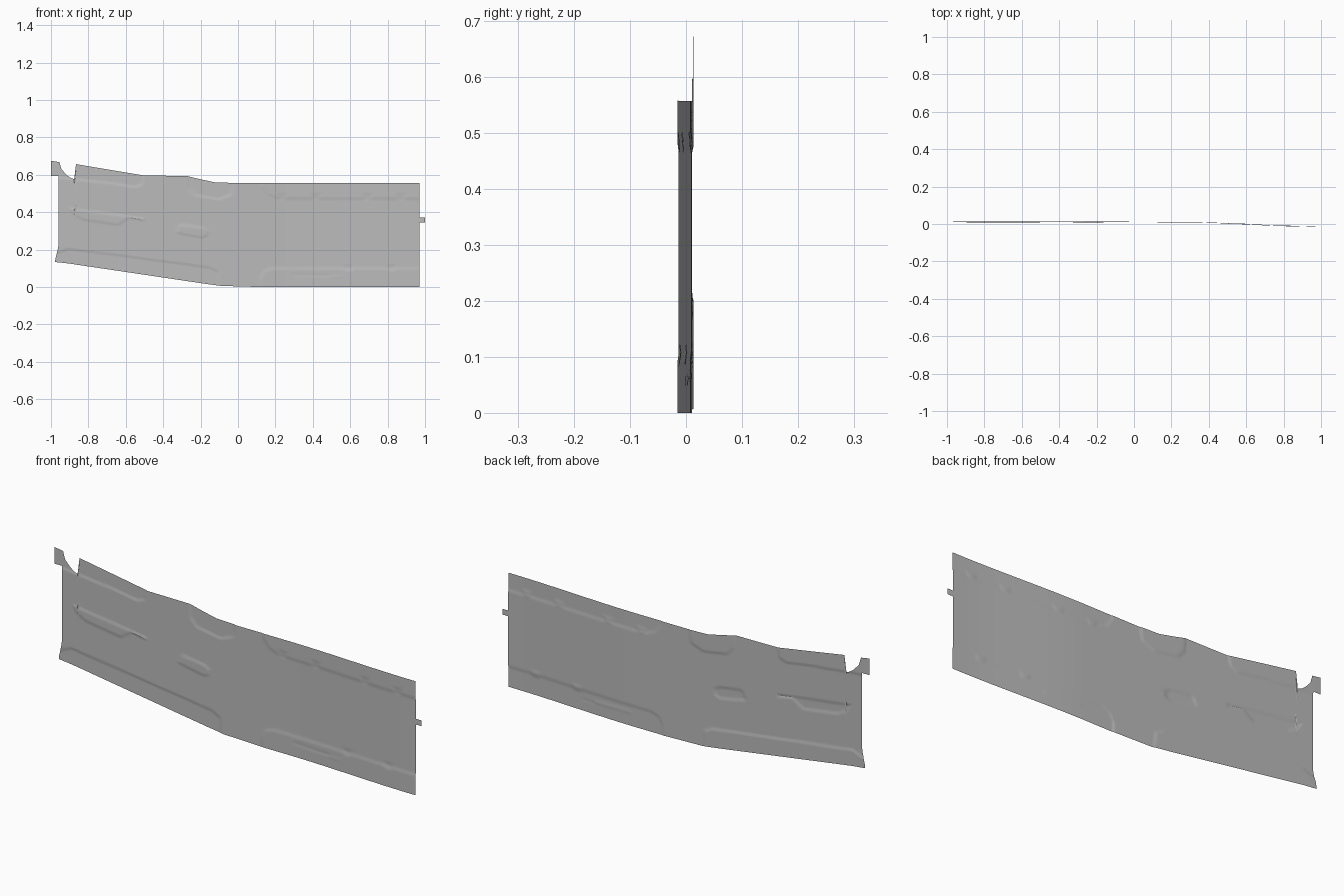
import bpy
import bmesh
from mathutils import Vector

default = bpy.data.objects.get("Cube")
if default:
    bpy.data.objects.remove(default, do_unlink=True)

steel = bpy.data.materials.new("plain grey steel")
steel.use_nodes = True
grey = (0.5, 0.5, 0.5, 1)
steel.diffuse_color = grey
steel.node_tree.nodes["Principled BSDF"].inputs["Base Color"].default_value = grey

# Sheet outline: upper edge with notch, lower edge
TOP = [(-.96, .594), (-.917, .6), (-.895, .583), (-.876, .577), (-.866, .657),
       (-.5, .596), (-.275, .594), (-.2, .576), (-.125, .56), (-.008, .556), (.97, .557)]
BOTTOM = [(-.96, .134), (-.18, .018), (-.09, .006), (.12, 0), (.97, 0)]

# Pressed areas: depth along y, then outline
PRESSINGS = [
    # rear upper flange and front upper flange
    (.0025, [(-1, .59), (-.885, .577), (-.68, .555), (-.55, .535), (-.51, .55), (-.49, .7), (-1, .7)]),
    (-.002, [(.12, .7), (.125, .54), (.16, .495), (.22, .472), (1.1, .472), (1.1, .7)]),
    # rear lower flange and front lower flange
    (.0025, [(-1.1, .12), (-.95, .185), (-.91, .205), (-.15, .105), (-.105, .08), (-.09, -.1), (-1.1, -.1)]),
    (-.002, [(.12, -.1), (.12, .05), (.14, .085), (.18, .1), (1.1, .1), (1.1, -.1)]),
    # rounded pocket under the upper edge
    (.0025, [(-.275, .7), (-.265, .53), (-.23, .49), (-.1, .47), (-.035, .495), (-.008, .7)]),
    # long bead and short bead
    (-.0025, [(-.9, .42), (-.5, .365), (-.5, .355), (-.585, .37), (-.64, .332), (-.83, .36), (-.88, .39)]),
    (-.0025, [(-.31, .333), (-.19, .318), (-.16, .3), (-.165, .275), (-.19, .265), (-.33, .29)]),
    # slender ribs on the lower flange
    (.0015, [(.29, .07), (.29, .062), (.56, .058), (.56, .066)]),
    (-.0015, [(.49, .064), (.49, .054), (.56, .054), (.56, .064)]),
]
# Small dimples along the front flange lines
for x, z in ((.235, .48), (.415, .48), (.69, .48), (.87, .48), (.59, .1), (.82, .1)):
    PRESSINGS.append((.0015, [(x - .025, z + .015), (x - .015, z - .012),
                              (x + .015, z - .012), (x + .025, z + .015)]))


def smooth(t):
    t = min(max(t, 0), 1)
    return t * t * (3 - 2 * t)


def edge_height(profile, x):
    for (x0, z0), (x1, z1) in zip(profile, profile[1:]):
        if x <= x1:
            return z0 + (z1 - z0) * (x - x0) / (x1 - x0)
    return profile[-1][1]


def inside_distance(x, z, outline):
    """Distance to an outline, positive inside it."""
    p, inside, best = Vector((x, z)), False, 9
    for a, b in zip(outline, outline[1:] + outline[:1]):
        a, b = Vector(a), Vector(b)
        ab = b - a
        t = min(max((p - a).dot(ab) / ab.length_squared, 0), 1)
        best = min(best, (p - a - ab * t).length)
        if (a.y > z) != (b.y > z) and x < a.x + (z - a.y) * ab.x / ab.y:
            inside = not inside
    return best if inside else -best


def depth(x, z):
    y = .011 - .024 * smooth((x - .25) / .72)
    for amount, outline in PRESSINGS:
        xs, zs = zip(*outline)
        if min(xs) - .01 < x < max(xs) + .01 and min(zs) - .01 < z < max(zs) + .01:
            y += amount * smooth(inside_distance(x, z, outline) / .008 + .5)
    return y


def finish(name, bm):
    mesh = bpy.data.meshes.new(name)
    bm.to_mesh(mesh)
    bm.free()
    mesh.materials.append(steel)
    obj = bpy.data.objects.new(name, mesh)
    bpy.context.collection.objects.link(obj)
    bpy.ops.object.select_all(action="DESELECT")
    obj.select_set(True)
    bpy.context.view_layer.objects.active = obj
    bpy.ops.object.shade_smooth_by_angle()
    return obj


# Main pressed sheet
ROWS, COLUMNS = 72, 200
stations = {round(-.96 + 1.93 * i / COLUMNS, 4) for i in range(COLUMNS + 1)}
stations |= {x for x, z in TOP + BOTTOM}
bm = bmesh.new()
previous = None
for x in sorted(stations):
    low, high = edge_height(BOTTOM, x), edge_height(TOP, x)
    column = []
    for r in range(ROWS + 1):
        z = low + (high - low) * r / ROWS
        # lower rear corner flares outward
        flare = .018 * smooth((.23 - z) / .1) * smooth((-.9 - x) / .06)
        column.append(bm.verts.new((x - flare, depth(x, z), z)))
    if previous:
        for r in range(ROWS):
            bm.faces.new((previous[r], column[r], column[r + 1], previous[r + 1]))
    previous = column
finish("pressed_side_panel", bm)


# Flat locating tabs at both ends
def tab(name, outline):
    bm = bmesh.new()
    bm.faces.new([bm.verts.new((x, depth(x, z), z)) for x, z in outline])
    bmesh.ops.triangulate(bm, faces=bm.faces[:])
    finish(name, bm)


tab("rear_upper_tab", [(-1, .594), (-.96, .594), (-.917, .6), (-.932, .612),
                       (-.944, .63), (-.955, .668), (-1, .675)])
tab("front_end_tab", [(.97, .345), (1, .345), (1, .373), (.97, .373)])
